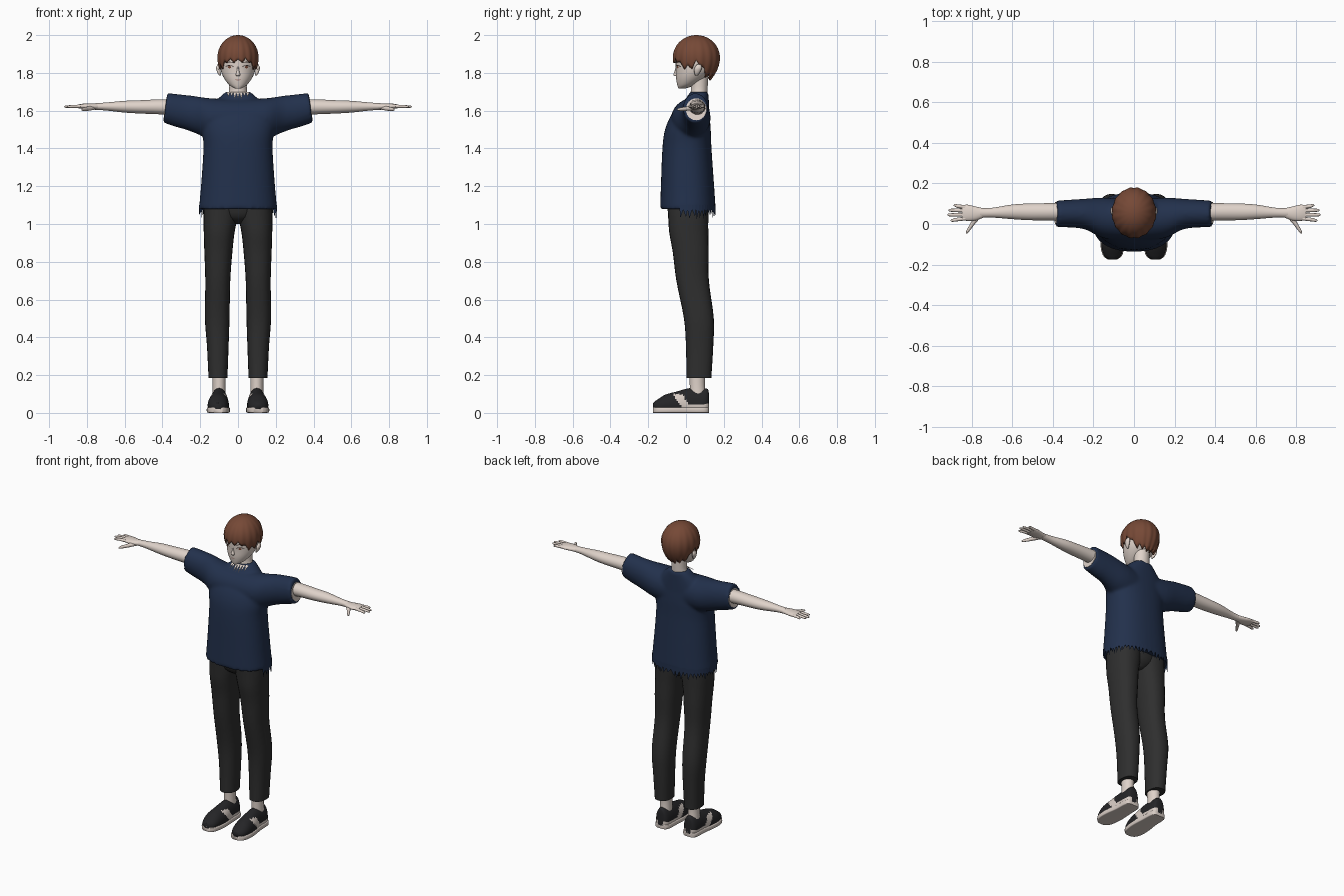
import bpy, bmesh, math, random
from mathutils import Vector
from mathutils.bvhtree import BVHTree

random.seed(4)
if "Cube" in bpy.data.objects:
    bpy.data.objects.remove(bpy.data.objects["Cube"])


def material(name, *rgb):
    m = bpy.data.materials.new(name)
    m.use_nodes = True
    m.diffuse_color = (*rgb, 1)
    bsdf = m.node_tree.nodes["Principled BSDF"]
    bsdf.inputs["Base Color"].default_value = (*rgb, 1)
    bsdf.inputs["Roughness"].default_value = 0.8
    return m


SKIN = material("skin", 0.74, 0.65, 0.59)
HAIR = material("brown hair", 0.18, 0.066, 0.037)
NAVY = material("navy cloth", 0.016, 0.03, 0.072)
CHARCOAL = material("charcoal cloth", 0.028, 0.028, 0.028)
BLACK = material("black leather", 0.018, 0.018, 0.02)
CREAM = material("cream rubber", 0.68, 0.6, 0.55)
INK = material("dark lashes", 0.03, 0.02, 0.018)
LIP = material("lip", 0.4, 0.2, 0.17)


def spline(rings, steps):
    """Catmull-Rom through the key rings."""
    out = []
    for i in range(len(rings) - 1):
        a, b, c, d = (rings[max(0, min(len(rings) - 1, i + k))] for k in (-1, 0, 1, 2))
        for s in range(steps):
            t = s / steps
            out.append([q + 0.5 * t * (r - p + t * (2 * p - 5 * q + 4 * r - w + t * (3 * (q - r) + w - p)))
                        for p, q, r, w in zip(a, b, c, d)])
    return out + [list(rings[-1])]


def loft(bm, axis, rings, n=24, steps=4, power=2):
    """Skin rings (position, centre u, centre v, radius u, radius v) along an axis."""
    loops = []
    for s, cu, cv, ru, rv in spline(rings, steps):
        loop = []
        for k in range(n):
            a = math.tau * k / n
            c, d = math.cos(a), math.sin(a)
            u = cu + ru * math.copysign(abs(c) ** (2 / power), c)
            v = cv + rv * math.copysign(abs(d) ** (2 / power), d)
            loop.append(bm.verts.new({"x": (s, u, v), "y": (u, s, v), "z": (u, v, s)}[axis]))
        loops.append(loop)
    for p, q in zip(loops, loops[1:]):
        for k in range(n):
            bm.faces.new((p[k], p[(k + 1) % n], q[(k + 1) % n], q[k]))
    bm.faces.new(loops[0])
    bm.faces.new(loops[-1])


def finish(name, bm, mats, mirror=False, smooth=True, closed=True):
    if closed:
        bmesh.ops.recalc_face_normals(bm, faces=bm.faces[:])
    me = bpy.data.meshes.new(name)
    bm.to_mesh(me)
    bm.free()
    for m in mats:
        me.materials.append(m)
    ob = bpy.data.objects.new(name, me)
    bpy.context.scene.collection.objects.link(ob)
    if smooth:
        bpy.ops.object.select_all(action="DESELECT")
        ob.select_set(True)
        bpy.context.view_layer.objects.active = ob
        bpy.ops.object.shade_smooth_by_angle(angle=math.radians(50))
    if mirror:
        ob.modifiers.new("Mirror", "MIRROR")
    return ob


def part(name, axis, rings, mat, mirror=False, **kw):
    bm = bmesh.new()
    loft(bm, axis, rings, **kw)
    return finish(name, bm, [mat], mirror)


# Head, neck, nose and ears
head = part("head", "z", [
    (1.717, 0, -.022, .015, .018), (1.735, 0, 0, .045, .046), (1.77, 0, .025, .073, .077),
    (1.81, 0, .045, .09, .098), (1.86, 0, .055, .095, .11), (1.92, 0, .055, .09, .105),
    (1.96, 0, .055, .06, .075), (1.975, 0, .055, .02, .03)], SKIN, n=32)
part("neck", "z", [(1.62, 0, .06, .075, .06), (1.67, 0, .065, .06, .048),
                   (1.71, 0, .07, .047, .044), (1.79, 0, .07, .048, .048)], SKIN)
part("nose", "z", [(1.783, 0, -.05, .008, .006), (1.79, 0, -.052, .012, .015),
                   (1.81, 0, -.05, .007, .01), (1.84, 0, -.05, .004, .004)], SKIN, n=12)
part("ear", "z", [(1.785, .094, .055, .004, .006), (1.8, .1, .058, .009, .014),
                  (1.825, .105, .064, .011, .02), (1.845, .104, .068, .005, .01)], SKIN, True, n=12)

# Painted face details laid on the head surface
tree = BVHTree.FromPolygons([v.co for v in head.data.vertices],
                            [list(p.vertices) for p in head.data.polygons])


def decal(name, points, mat, lift, mirror=True):
    """Thin strip through (x, z, half height) points."""
    bm = bmesh.new()
    pairs = []
    for x, z, h in points:
        pair = []
        for zz in (z - h, z + h):
            hit = tree.ray_cast(Vector((x, -1, zz)), Vector((0, 1, 0)))[0]
            pair.append(bm.verts.new((x, hit.y - lift, zz)))
        pairs.append(pair)
    for p, q in zip(pairs, pairs[1:]):
        bm.faces.new((p[0], q[0], q[1], p[1]))
    finish(name, bm, [mat], mirror, False, False)


decal("eye_white", [(.024, 1.829, .002), (.034, 1.83, .007), (.05, 1.83, .007), (.063, 1.831, .003)], CREAM, .002)
decal("iris", [(.038, 1.83, .003), (.042, 1.83, .006), (.048, 1.83, .006), (.052, 1.83, .003)], HAIR, .003)
decal("upper_lash", [(.021, 1.832, .001), (.034, 1.838, .002), (.05, 1.839, .002), (.067, 1.834, .002)], INK, .004)
decal("eyebrow", [(.02, 1.853, .0015), (.045, 1.858, .002), (.068, 1.853, .001)], INK, .003)
decal("mouth", [(-.016, 1.763, .001), (0, 1.762, .002), (.016, 1.763, .001)], LIP, .002, False)

# Hair shell with a pointed fringe, sideburns and nape
LINE = [(0, 1.86), (.6, 1.862), (1.0, 1.825), (1.35, 1.825), (1.55, 1.85), (1.8, 1.84), (2.1, 1.785), (3.2, 1.76)]


def hairline(d):
    for (a, p), (b, q) in zip(LINE, LINE[1:]):
        if d <= b:
            return p + (q - p) * (d - a) / (b - a)
    return LINE[-1][1]


bm = bmesh.new()
N, ROWS = 96, 14
grid = []
for k in range(N):
    a = math.tau * k / N
    bottom = hairline(min(a, math.tau - a)) + .009 * (abs(k % 6 - 3) - 1) * random.uniform(.6, 1.1)
    column = []
    for j in range(1, ROWS + 1):
        z = 2 - (2 - bottom) * (1 - math.cos(j / ROWS * math.pi / 2))
        h = (z - 1.88) / .12
        r = math.sqrt(1 - h * h) if h > 0 else 1 - .4 * h * h
        r *= 1 - .014 * abs(k % 6 - 3) * j / ROWS
        column.append(bm.verts.new((.111 * r * math.sin(a), .055 - .127 * r * math.cos(a), z)))
    grid.append(column)
crown = bm.verts.new((0, .055, 2))
for k in range(N):
    p, q = grid[k], grid[(k + 1) % N]
    bm.faces.new((crown, p[0], q[0]))
    for j in range(ROWS - 1):
        bm.faces.new((p[j], p[j + 1], q[j + 1], q[j]))
hair = finish("hair", bm, [HAIR])
shell = hair.modifiers.new("Thickness", "SOLIDIFY")
shell.thickness = .01

# Loose shirt: body and sleeves fused into one surface
bm = bmesh.new()
loft(bm, "z", [(1.08, 0, .01, .207, .147), (1.2, 0, .008, .196, .141), (1.4, 0, .005, .183, .13),
               (1.5, 0, .01, .19, .121), (1.58, 0, .025, .185, .1), (1.65, 0, .055, .12, .066),
               (1.7, 0, .07, .065, .048)], n=40, power=2.3)
sleeve = [(0, .02, 1.55, .1, .11), (.15, .03, 1.56, .1, .106), (.25, .05, 1.585, .074, .095),
          (.385, .05, 1.615, .065, .078)]
loft(bm, "x", [(-x, *r) for x, *r in sleeve[:0:-1]] + sleeve, n=32)


def slant(bm):
    for v in bm.verts:
        if abs(v.co.x) > .3:
            v.co.x *= 1 - .35 * (v.co.z - 1.615)


slant(bm)
shirt = finish("shirt", bm, [NAVY])
remesh = shirt.modifiers.new("Fuse", "REMESH")
remesh.mode, remesh.voxel_size, remesh.use_smooth_shade = "VOXEL", .01, True
relax = shirt.modifiers.new("Relax", "SMOOTH")
relax.factor, relax.iterations = .5, 4

# Frayed hem around the sides and back
bm = bmesh.new()
TEETH = 30
for k in range(TEETH):
    a, b = (-.25 + (math.pi + .5) * (k + e) / TEETH for e in (0, 1))
    tip = (a + b) / 2 + random.uniform(-.04, .04)
    co = [(t, z) for t, z in ((a, 1.1), (a, 1.075), (tip, random.uniform(1.025, 1.055)), (b, 1.075), (b, 1.1))]
    bm.faces.new([bm.verts.new((.207 * math.copysign(abs(math.cos(t)) ** .87, math.cos(t)),
                                .01 + .147 * math.copysign(abs(math.sin(t)) ** .87, math.sin(t)), z))
                  for t, z in reversed(co)])
finish("frayed_hem", bm, [NAVY], smooth=False, closed=False)

# Skin showing through the ragged collar
bm = bmesh.new()
for k in range(7):
    x = (k - 3) * .017
    back = x * x * 5
    tip = 1.655 + abs(k - 3) * .006 + .008 * (k % 2)
    bm.faces.new([bm.verts.new(c) for c in ((x - .01, .012 + back, 1.7), (x, -.026 + back, tip),
                                            (x + .01, .012 + back, 1.7))])
finish("collar_gap", bm, [SKIN], smooth=False, closed=False)

# Arms, with the shoulder end filling the sleeve
bm = bmesh.new()
loft(bm, "x", [(.34, .054, 1.607, .055, .058), (.386, .054, 1.607, .055, .058)], steps=1)
slant(bm)
finish("upper_arm", bm, [SKIN], True)
part("arm", "x", [(.3, .06, 1.615, .045, .042), (.4, .06, 1.62, .043, .04), (.52, .06, 1.62, .041, .035),
                  (.6, .06, 1.621, .036, .031), (.7, .056, 1.622, .024, .021),
                  (.76, .055, 1.622, .023, .017)], SKIN, True)

# Hands
part("palm", "x", [(.74, .055, 1.622, .022, .016), (.78, .052, 1.622, .034, .016),
                   (.82, .055, 1.623, .04, .014), (.85, .057, 1.623, .036, .009)], SKIN, True, n=20)
for name, y0, y1, end in (("index", .027, .018, .905), ("middle", .046, .045, .92),
                          ("ring", .066, .068, .915), ("little", .084, .092, .89)):
    part(name + "_finger", "x", [(.83, y0, 1.623, .009, .009), (.87, (y0 + y1) / 2, 1.623, .009, .008),
                                 (end - .008, y1, 1.621, .007, .006), (end, y1, 1.621, .002, .002)],
         SKIN, True, n=10)
part("thumb", "y", [(.045, .765, 1.616, .02, .012), (.0, .797, 1.61, .012, .011),
                    (-.035, .82, 1.607, .008, .008), (-.048, .827, 1.606, .002, .002)], SKIN, True, n=12)

# Trousers and ankles
part("hips", "z", [(1.0, 0, .02, .03, .05), (1.04, 0, .012, .12, .095), (1.12, 0, .01, .18, .11)], CHARCOAL)
part("trouser_leg", "z", [
    (.185, .106, .068, .05, .066), (.35, .107, .072, .057, .072), (.5, .11, .068, .065, .079),
    (.7, .107, .035, .066, .086), (.85, .104, .025, .074, .095), (.95, .1, .015, .081, .103),
    (1.03, .094, .012, .089, .106), (1.12, .09, .01, .09, .11)], CHARCOAL, True, power=2.3)
part("ankle", "z", [(.07, .1, .065, .036, .045), (.14, .1, .06, .034, .04), (.22, .1, .06, .036, .042)], SKIN, True)

# Shoes: dark upper with a pale slanted side panel, on a pale sole
last = [(-.174, .106, .035, .02, .018), (-.155, .106, .035, .042, .033), (-.11, .106, .04, .054, .056),
        (-.05, .103, .04, .055, .073), (.02, .1, .045, .048, .086), (.09, .1, .045, .045, .086),
        (.115, .1, .05, .034, .076), (.121, .1, .05, .018, .055)]
bm = bmesh.new()
loft(bm, "y", last, n=40, steps=8)
for v in bm.verts:
    v.co.z = max(v.co.z, .02)
bm.normal_update()
for f in bm.faces:
    c = f.calc_center_median()
    panel = -.07 < c.y + .7 * (c.z - .1) < -.02 and c.z < .1
    f.material_index = int(panel or (c.y > .0 and c.z < .05))
finish("shoe_upper", bm, [BLACK, CREAM], True)
part("shoe_sole", "y", [(y, cx, .015, r + .005, .015) for y, cx, cz, r, h in last], CREAM, True, power=8)
